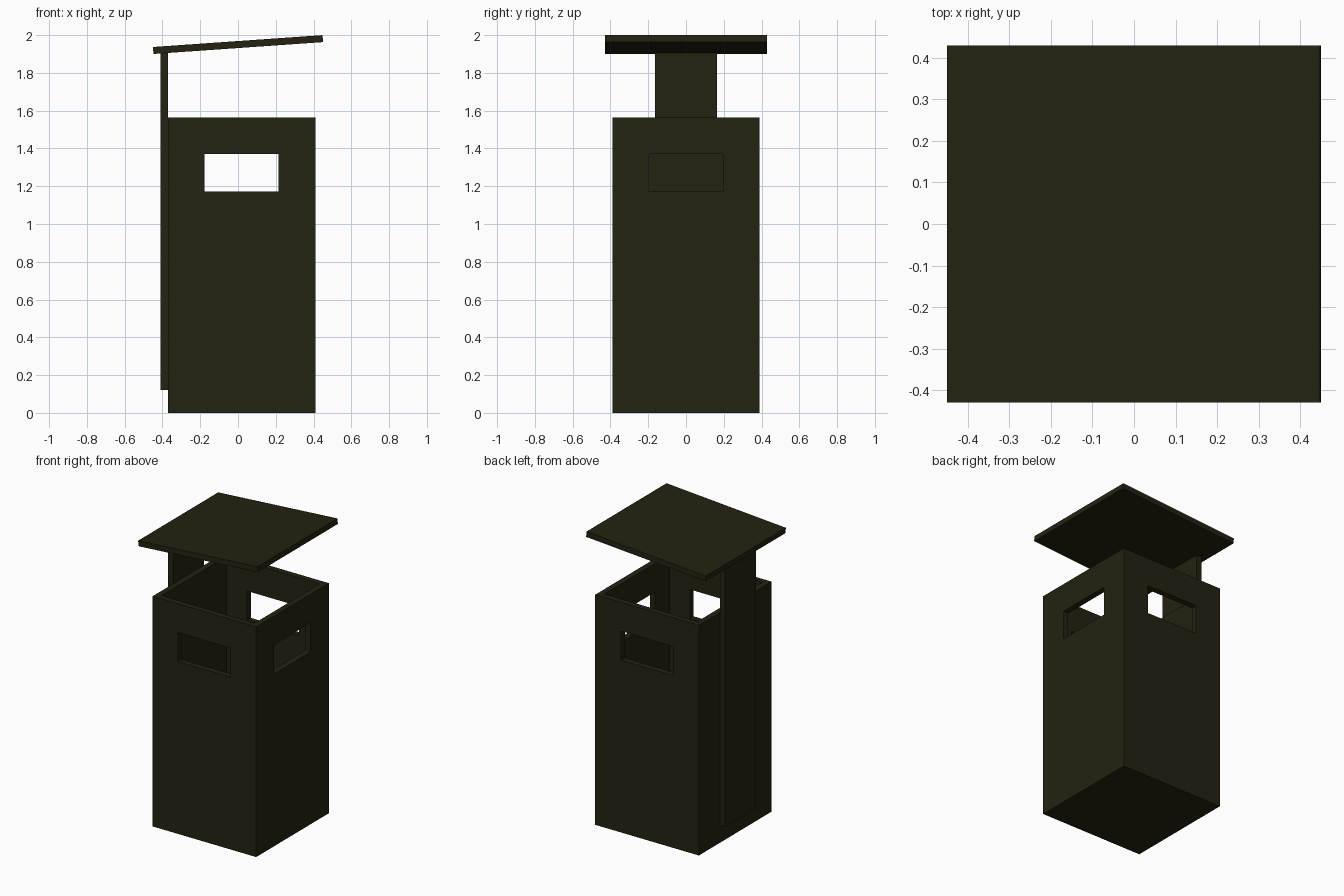
import bpy
import bmesh
import math
from mathutils import Matrix, Vector

if "Cube" in bpy.data.objects:
    bpy.data.objects.remove(bpy.data.objects["Cube"])

olive = bpy.data.materials.new("dark_olive")
olive.diffuse_color = (0.018, 0.016, 0.0055, 1.0)
olive.use_nodes = True
olive.node_tree.nodes["Principled BSDF"].inputs["Base Color"].default_value = olive.diffuse_color


def box(name, lo, hi):
    """Axis-aligned box between two corners."""
    lo, hi = Vector(lo), Vector(hi)
    bm = bmesh.new()
    bmesh.ops.create_cube(bm, size=1.0)
    bmesh.ops.scale(bm, vec=hi - lo, verts=bm.verts)
    bmesh.ops.translate(bm, vec=(lo + hi) / 2, verts=bm.verts)
    mesh = bpy.data.meshes.new(name)
    bm.to_mesh(mesh)
    bm.free()
    mesh.materials.append(olive)
    obj = bpy.data.objects.new(name, mesh)
    bpy.context.collection.objects.link(obj)
    return obj


def cut(target, lo, hi):
    """Remove a box-shaped volume from the target."""
    cutter = box("cutter", lo, hi)
    cutter.hide_render = True
    mod = target.modifiers.new("cut", 'BOOLEAN')
    mod.operation = 'DIFFERENCE'
    mod.solver = 'EXACT'
    mod.object = cutter
    bpy.context.view_layer.objects.active = target
    bpy.ops.object.modifier_apply(modifier=mod.name)
    bpy.data.objects.remove(cutter)


# Bin body: open-topped hollow box
WALL = 0.04
body = box("bin_body", (-0.37, -0.39, 0), (0.41, 0.39, 1.565))
cut(body, (-0.37 + WALL, -0.39 + WALL, WALL), (0.41 - WALL, 0.39 - WALL, 1.8))

# Slots: through front and back, and through the right wall only
cut(body, (-0.177, -0.6, 1.172), (0.215, 0.6, 1.37))
cut(body, (0.2, -0.196, 1.172), (0.6, 0.196, 1.37))

# Upright plate holding the roof
box("roof_post", (-0.41, -0.165, 0.12), (-0.37, 0.165, 1.912))

# Sloping roof slab
roof = box("roof", (-0.45, -0.43, -0.0185), (0.45, 0.43, 0.0185))
roof.data.transform(Matrix.Translation((0, 0, 1.95)) @ Matrix.Rotation(math.radians(-4), 4, 'Y'))
